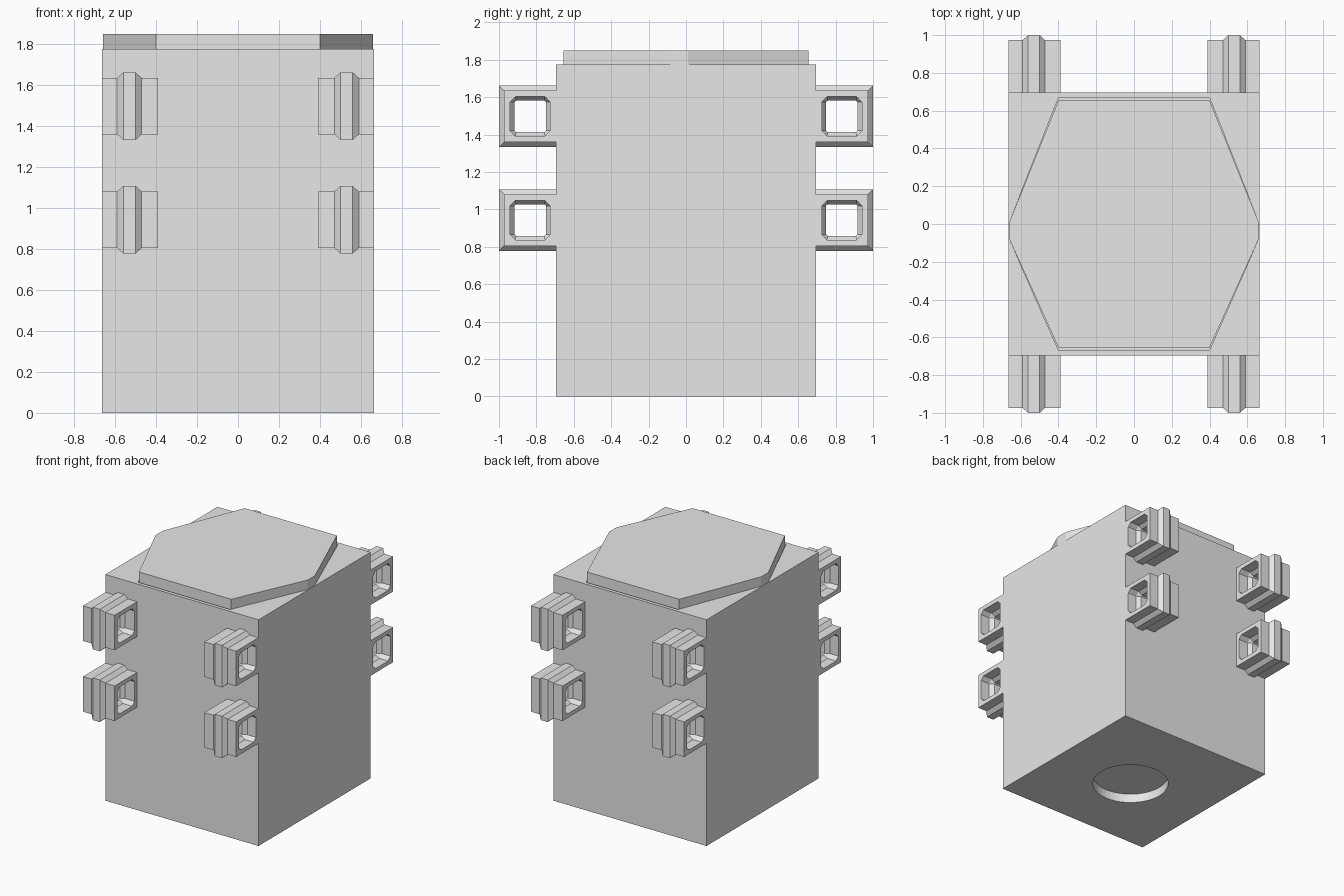
import bpy, bmesh, math
from mathutils import Matrix

if "Cube" in bpy.data.objects:
    bpy.data.objects.remove(bpy.data.objects["Cube"])

grey = bpy.data.materials.new("plain_grey")
grey.diffuse_color = (0.8, 0.8, 0.8, 1)
grey.use_nodes = True
grey.node_tree.nodes["Principled BSDF"].inputs["Base Color"].default_value = grey.diffuse_color


def finish(name, bm):
    bmesh.ops.remove_doubles(bm, verts=bm.verts, dist=1e-5)
    bmesh.ops.recalc_face_normals(bm, faces=bm.faces)
    me = bpy.data.meshes.new(name)
    bm.to_mesh(me)
    bm.free()
    ob = bpy.data.objects.new(name, me)
    bpy.context.collection.objects.link(ob)
    me.materials.append(grey)
    return ob


def prism(name, outline, z0, z1):
    bm = bmesh.new()
    lo = [bm.verts.new((x, y, z0)) for x, y in outline]
    hi = [bm.verts.new((x, y, z1)) for x, y in outline]
    bm.faces.new(lo[::-1])
    bm.faces.new(hi)
    n = len(lo)
    for i in range(n):
        j = (i + 1) % n
        bm.faces.new((lo[i], lo[j], hi[j], hi[i]))
    return finish(name, bm)


def lid_outline(y):
    half = [(-0.4, -y), (0.4, -y), (0.66, -0.08), (0.66, 0.01)]
    return half + [(0.4, y), (-0.4, y), (-0.66, 0.01), (-0.66, -0.08)]


def cut(target, cutter):
    mod = target.modifiers.new("cut", 'BOOLEAN')
    mod.operation = 'DIFFERENCE'
    mod.solver = 'EXACT'
    mod.object = cutter
    bpy.context.view_layer.objects.active = target
    bpy.ops.object.modifier_apply(modifier=mod.name)
    bpy.data.objects.remove(cutter)


# Main block with a shallow seat for the lid and a round socket underneath
X, Y, H = 0.665, 0.695, 1.775
body = prism("body", [(-X, -Y), (X, -Y), (X, Y), (-X, Y)], 0, H)
cut(body, prism("lid_seat_cutter", lid_outline(0.668), H - 0.03, H + 0.1))
circle = [(0.275 * math.cos(a * math.tau / 48), -0.04 + 0.275 * math.sin(a * math.tau / 48))
          for a in range(48)]
cut(body, prism("socket_cutter", circle, -0.1, 0.07))

# Lid
prism("lid", lid_outline(0.655), H - 0.03, 1.85)


# Square loops: outer skin left to right, then the hole back again
def section(y0, y1, h, c):
    return [(y0 + c, -h), (y1 - c, -h), (y1, -h + c), (y1, h - c),
            (y1 - c, h), (y0 + c, h), (y0, h - c), (y0, -h + c)]


BLOCK, RIB = (0.68, 0.973, 0.1375, 0), (0.68, 1.0, 0.165, 0)
MOUTH, THROAT = (0.727, 0.94, 0.105, 0.028), (0.748, 0.917, 0.084, 0.008)
STATIONS = [(0.39, BLOCK), (0.47, BLOCK), (0.50, RIB), (0.56, RIB), (0.59, BLOCK), (X, BLOCK),
            (X, MOUTH), (0.59, MOUTH), (0.56, THROAT), (0.50, THROAT), (0.47, MOUTH), (0.39, MOUTH)]


def loop(name, sx, sy, zc):
    bm = bmesh.new()
    rings = [[bm.verts.new((sx * x, sy * y, zc + z)) for y, z in section(*s)]
             for x, s in STATIONS]
    n = len(rings)
    for i in range(n):
        a, b = rings[i], rings[(i + 1) % n]
        for k in range(8):
            m = (k + 1) % 8
            bm.faces.new((a[k], a[m], b[m], b[k]))
    return finish(name, bm)


for sx, side in ((-1, "left"), (1, "right")):
    for sy, face in ((-1, "front"), (1, "back")):
        for zc, level in ((0.9425, "lower"), (1.4975, "upper")):
            loop(f"{level}_{face}_{side}_loop", sx, sy, zc)
